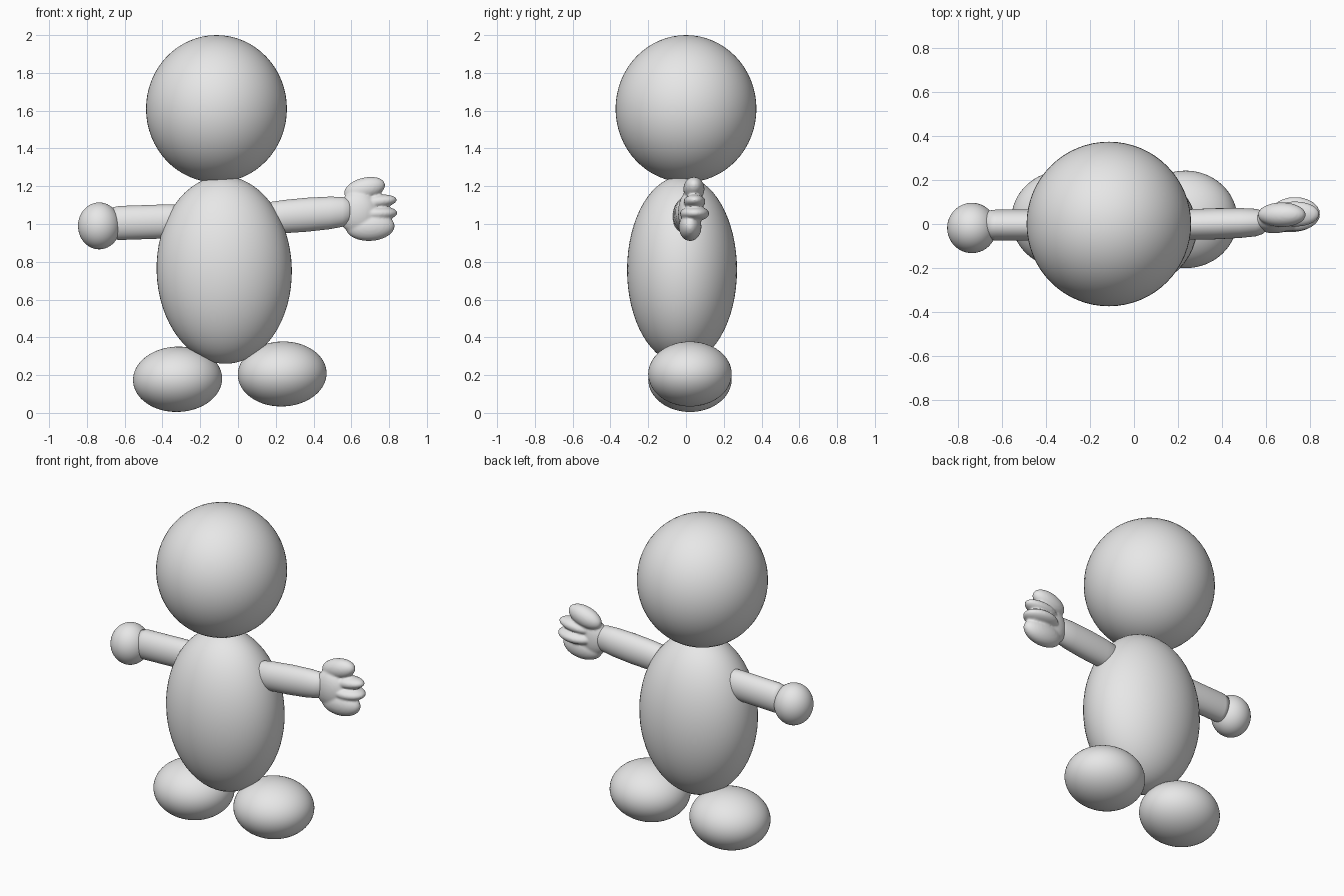
import bpy, bmesh, math
from mathutils import Matrix, Vector

cube = bpy.data.objects.get("Cube")
if cube:
    bpy.data.objects.remove(cube, do_unlink=True)

grey = bpy.data.materials.new("plain grey")
grey.use_nodes = True
grey.diffuse_color = (0.8, 0.8, 0.8, 1)
grey.node_tree.nodes["Principled BSDF"].inputs["Base Color"].default_value = (0.8, 0.8, 0.8, 1)


def finish(name, bm):
    bmesh.ops.recalc_face_normals(bm, faces=bm.faces)
    mesh = bpy.data.meshes.new(name)
    bm.to_mesh(mesh)
    bm.free()
    mesh.materials.append(grey)
    mesh.shade_smooth()
    obj = bpy.data.objects.new(name, mesh)
    bpy.context.collection.objects.link(obj)
    return obj


def add_ellipsoid(bm, centre, radii, tilt=0, segments=64):
    """Tilt is in degrees; positive lifts the +x end."""
    matrix = (Matrix.Translation(centre)
              @ Matrix.Rotation(math.radians(-tilt), 4, 'Y')
              @ Matrix.Diagonal((*radii, 1)))
    bmesh.ops.create_uvsphere(bm, u_segments=segments, v_segments=segments // 2,
                              radius=1, matrix=matrix)


def ellipsoid(name, *args):
    bm = bmesh.new()
    add_ellipsoid(bm, *args)
    return finish(name, bm)


def limb(name, start, end, radii, profile, sides=40):
    """Oval tube from start to end; profile holds (position, thickness) pairs."""
    bm = bmesh.new()
    start, end = Vector(start), Vector(end)
    previous = None
    for t, scale in profile:
        centre = start.lerp(end, t)
        ring = []
        for i in range(sides):
            a = math.tau * i / sides
            offset = Vector((0, radii[0] * math.cos(a), radii[1] * math.sin(a)))
            ring.append(bm.verts.new(centre + offset * scale))
        if previous:
            for i in range(sides):
                j = (i + 1) % sides
                bm.faces.new((previous[i], previous[j], ring[j], ring[i]))
        else:
            bm.faces.new(ring)
        previous = ring
    bm.faces.new(previous)
    return finish(name, bm)


# Head and torso
ellipsoid("head", (-0.114, 0, 1.61), (0.373, 0.373, 0.39))
ellipsoid("body", (-0.073, -0.021, 0.757), (0.358, 0.291, 0.497), 1.5)

# Feet
ellipsoid("right_foot", (-0.32, 0.021, 0.178), (0.236, 0.221, 0.173), 2)
ellipsoid("left_foot", (0.234, 0.021, 0.206), (0.235, 0.221, 0.172), 2)

# Arms, with rounded ends
arm_profile = [(0, 0.6), (0.03, 0.8), (0.1, 0.95), (0.25, 1), (0.5, 1.02),
               (0.75, 0.98), (0.9, 0.9), (0.97, 0.75), (1, 0.55)]
limb("left_arm", (0.13, -0.006, 1.03), (0.6, 0.008, 1.068), (0.069, 0.088), arm_profile)
blunt_profile = [(0, 0.8), (0.05, 0.95), (0.3, 1), (0.9, 1), (1, 0.92)]
limb("right_arm", (-0.25, -0.005, 1.018), (-0.67, -0.005, 1.004), (0.07, 0.09), blunt_profile)

# Closed right hand
ellipsoid("right_hand", (-0.735, -0.018, 0.99), (0.112, 0.114, 0.124))

# Open left hand: palm, thumb and three fingers blended together
bm = bmesh.new()
for centre, radii, tilt in (
        ((0.635, 0.018, 1.06), (0.105, 0.06, 0.115), 0),
        ((0.67, 0.042, 1.185), (0.112, 0.056, 0.06), 15),
        ((0.73, 0.045, 1.118), (0.112, 0.058, 0.037), 6),
        ((0.73, 0.045, 1.055), (0.115, 0.078, 0.04), 2),
        ((0.7, 0.022, 0.985), (0.13, 0.06, 0.075), 3)):
    add_ellipsoid(bm, centre, radii, tilt, 32)
hand = finish("left_hand", bm)
remesh = hand.modifiers.new("blend", 'REMESH')
remesh.mode = 'VOXEL'
remesh.voxel_size = 0.007
remesh.use_smooth_shade = True
smooth = hand.modifiers.new("soften", 'SMOOTH')
smooth.factor = 0.5
smooth.iterations = 6
